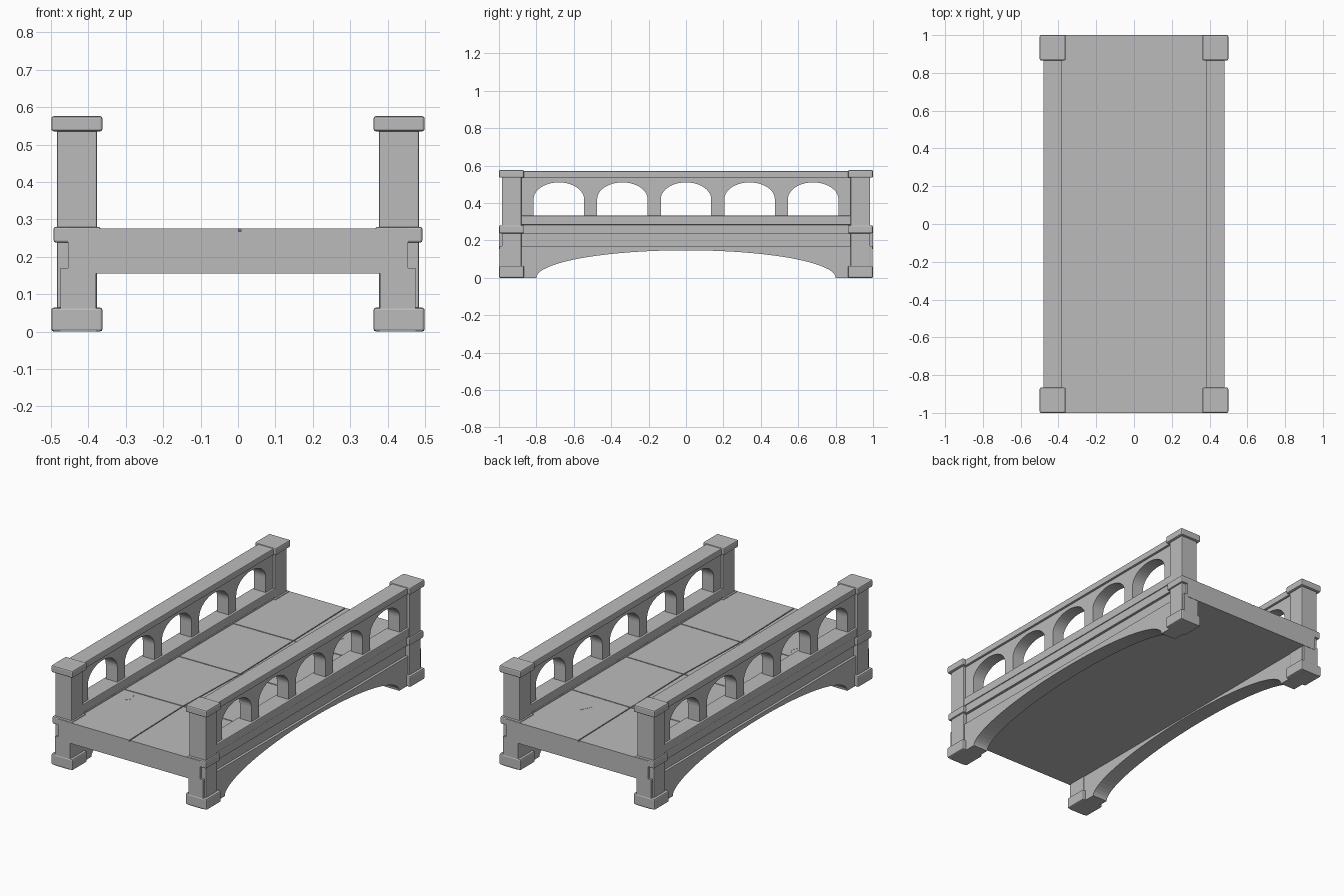
import bpy
import bmesh
import math
from mathutils import Vector

cube = bpy.data.objects.get("Cube")
if cube:
    bpy.data.objects.remove(cube, do_unlink=True)

stone = bpy.data.materials.new("grey stone")
stone.use_nodes = True
colour = (0.5, 0.5, 0.5, 1)
stone.diffuse_color = colour
stone.node_tree.nodes["Principled BSDF"].inputs["Base Color"].default_value = colour


def finish(bm, name, mirror=(False, False), bevel=0):
    bmesh.ops.recalc_face_normals(bm, faces=bm.faces)
    mesh = bpy.data.meshes.new(name)
    bm.to_mesh(mesh)
    bm.free()
    mesh.materials.append(stone)
    obj = bpy.data.objects.new(name, mesh)
    bpy.context.collection.objects.link(obj)
    if bevel:
        mod = obj.modifiers.new("worn edges", "BEVEL")
        mod.width = bevel
        mod.segments = 2
        mod.limit_method = "ANGLE"
    if any(mirror):
        mod = obj.modifiers.new("mirror", "MIRROR")
        mod.use_axis = (mirror[0], mirror[1], False)
        mod.use_mirror_merge = False
    return obj


def prism(bm, points, offset):
    face = bm.faces.new([bm.verts.new(p) for p in points])
    out = bmesh.ops.extrude_face_region(bm, geom=[face])
    moved = [v for v in out["geom"] if isinstance(v, bmesh.types.BMVert)]
    bmesh.ops.translate(bm, verts=moved, vec=offset)


def box(name, x, y, z, mirror=(True, False), bevel=0):
    bm = bmesh.new()
    corners = [(x[0], y[0], z[0]), (x[1], y[0], z[0]), (x[1], y[1], z[0]), (x[0], y[1], z[0])]
    prism(bm, corners, (0, 0, z[1] - z[0]))
    return finish(bm, name, mirror, bevel)


def arched_wall(name, x, half_length, base, top, centres, radius, spring, rise, steps):
    """Wall along y with elliptical openings cut up from its base."""
    outline = [(-half_length, base)]
    for c in centres:
        if spring > base:
            outline.append((c - radius, base))
        for i in range(steps + 1):
            a = math.pi * (1 - i / steps)
            outline.append((c + radius * math.cos(a), spring + rise * math.sin(a)))
        if spring > base:
            outline.append((c + radius, base))
    outline += [(half_length, base), (half_length, top), (-half_length, top)]
    bm = bmesh.new()
    prism(bm, [(x[0], y, z) for y, z in outline], (x[1] - x[0], 0, 0))
    return finish(bm, name, (True, False))


# Deck core and the paving slabs with narrow uneven joints
box("deck", (-0.455, 0.455), (-1, 1), (0.155, 0.268), (False, False))
rows = [-1, -0.492, 0.008, 0.507, 1]
middle = [0.005, -0.008, 0.01, 0, -0.01]
gap = 0.003
bm = bmesh.new()
for i in range(4):
    y0 = rows[i] + (gap if i > 0 else 0)
    y1 = rows[i + 1] - (gap if i < 3 else 0)
    for s in (-1, 1):
        prism(bm, [(s * 0.455, y0 - 0.006 * (i > 0), 0.26), (middle[i] + s * gap, y0, 0.26),
                   (middle[i + 1] + s * gap, y1, 0.26), (s * 0.455, y1 - 0.006 * (i < 3), 0.26)],
              (0, 0, 0.015))
finish(bm, "paving_slabs")

# Small surface cracks in the paving
bm = bmesh.new()
for path in ([(0.2, 0.68), (0.17, 0.62), (0.185, 0.59)],
             [(-0.3, -0.53), (-0.28, -0.57), (-0.3, -0.6)]):
    for a, b in zip(path, path[1:]):
        a, b = Vector((*a, 0.274)), Vector((*b, 0.274))
        side = (b - a).cross(Vector((0, 0, 1))).normalized() * 0.002
        prism(bm, [a - side, b - side, b + side, a + side], (0, 0, 0.002))
finish(bm, "paving_cracks")

# Side walls with the long low arch
arched_wall("arch_wall", (0.38, 0.475), 0.998, 0, 0.17, [0], 0.8, 0, 0.147, 40)

# String courses and the parapet plinth
box("lower_course", (0.385, 0.46), (-0.95, 0.95), (0.17, 0.235))
box("upper_course", (0.38, 0.475), (-0.95, 0.95), (0.235, 0.285))
box("plinth", (0.38, 0.48), (-0.9, 0.9), (0.283, 0.332), bevel=0.004)

# Arcaded parapet and handrail
arched_wall("parapet", (0.393, 0.467), 0.9, 0.33, 0.536,
            [-0.68, -0.34, 0, 0.34, 0.68], 0.135, 0.42, 0.09, 20)
box("handrail", (0.38, 0.48), (-0.93, 0.93), (0.533, 0.57), bevel=0.004)

# Corner posts with feet, collars and caps
corners = (True, True)
box("corner_post", (0.377, 0.484), (0.88, 0.985), (0.03, 0.55), corners, 0.004)
box("post_foot", (0.362, 0.499), (0.866, 1), (0, 0.064), corners, 0.007)
box("post_collar", (0.367, 0.493), (0.868, 0.998), (0.238, 0.28), corners, 0.006)
box("post_cap", (0.362, 0.499), (0.866, 1), (0.535, 0.576), corners, 0.007)
